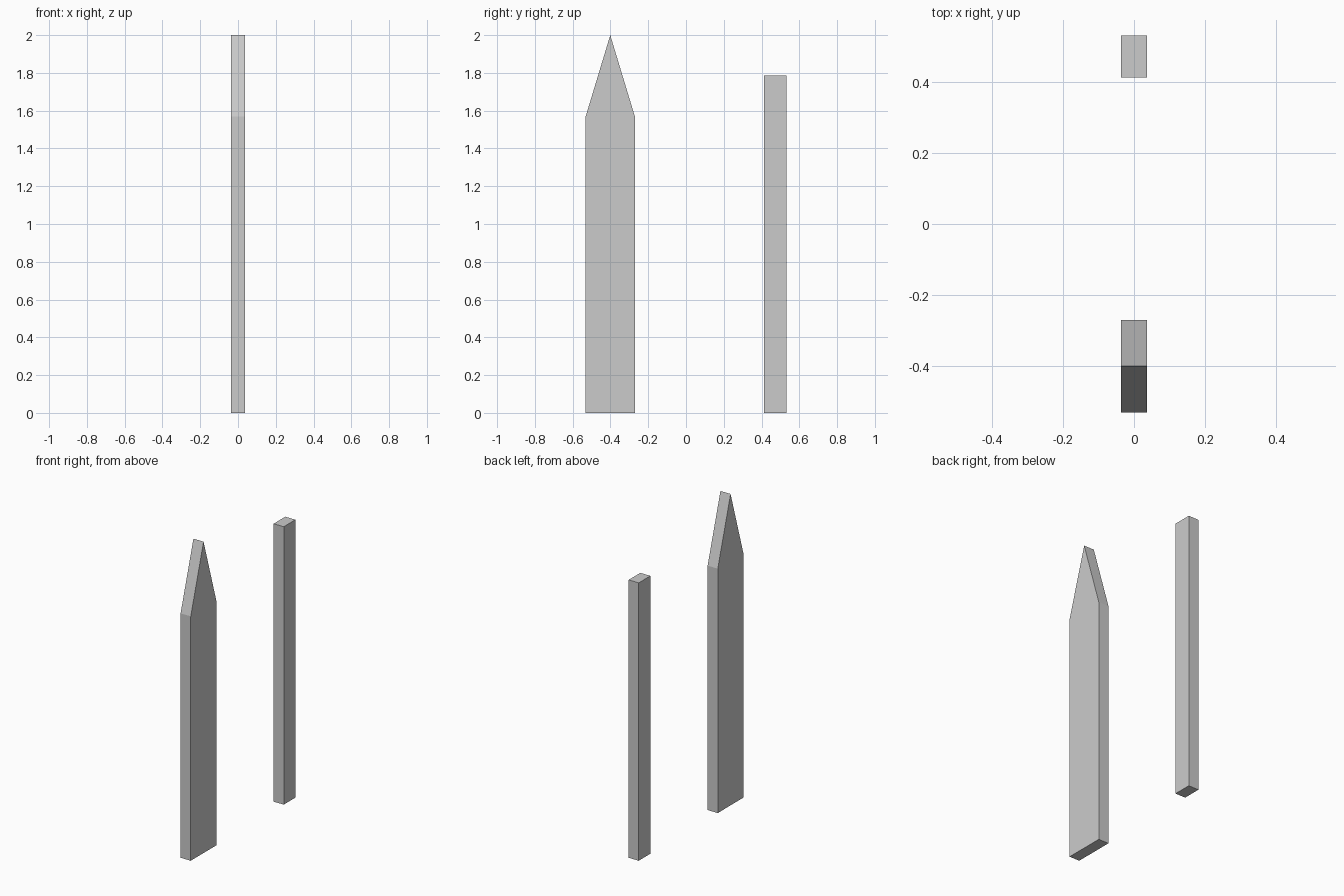
import bpy
import bmesh

if "Cube" in bpy.data.objects:
    bpy.data.objects.remove(bpy.data.objects["Cube"])

HALF_THICK = 0.036


def board(name, profile):
    """Extrude a (y, z) outline along x, centred on x = 0."""
    bm = bmesh.new()
    face = bm.faces.new([bm.verts.new((-HALF_THICK, y, z)) for y, z in profile])
    ext = bmesh.ops.extrude_face_region(bm, geom=[face], use_keep_orig=True)
    verts = [v for v in ext["geom"] if isinstance(v, bmesh.types.BMVert)]
    bmesh.ops.translate(bm, verts=verts, vec=(2 * HALF_THICK, 0, 0))
    bmesh.ops.recalc_face_normals(bm, faces=bm.faces)
    mesh = bpy.data.meshes.new(name)
    bm.to_mesh(mesh)
    bm.free()
    obj = bpy.data.objects.new(name, mesh)
    bpy.context.collection.objects.link(obj)
    return obj


# Wide board with a pointed top
board("pointed_picket", [(-0.531, 0), (-0.271, 0), (-0.271, 1.57),
                         (-0.401, 2.0), (-0.531, 1.57)])

# Narrow, flat-topped post
board("square_post", [(0.413, 0), (0.531, 0), (0.531, 1.785), (0.413, 1.785)])
